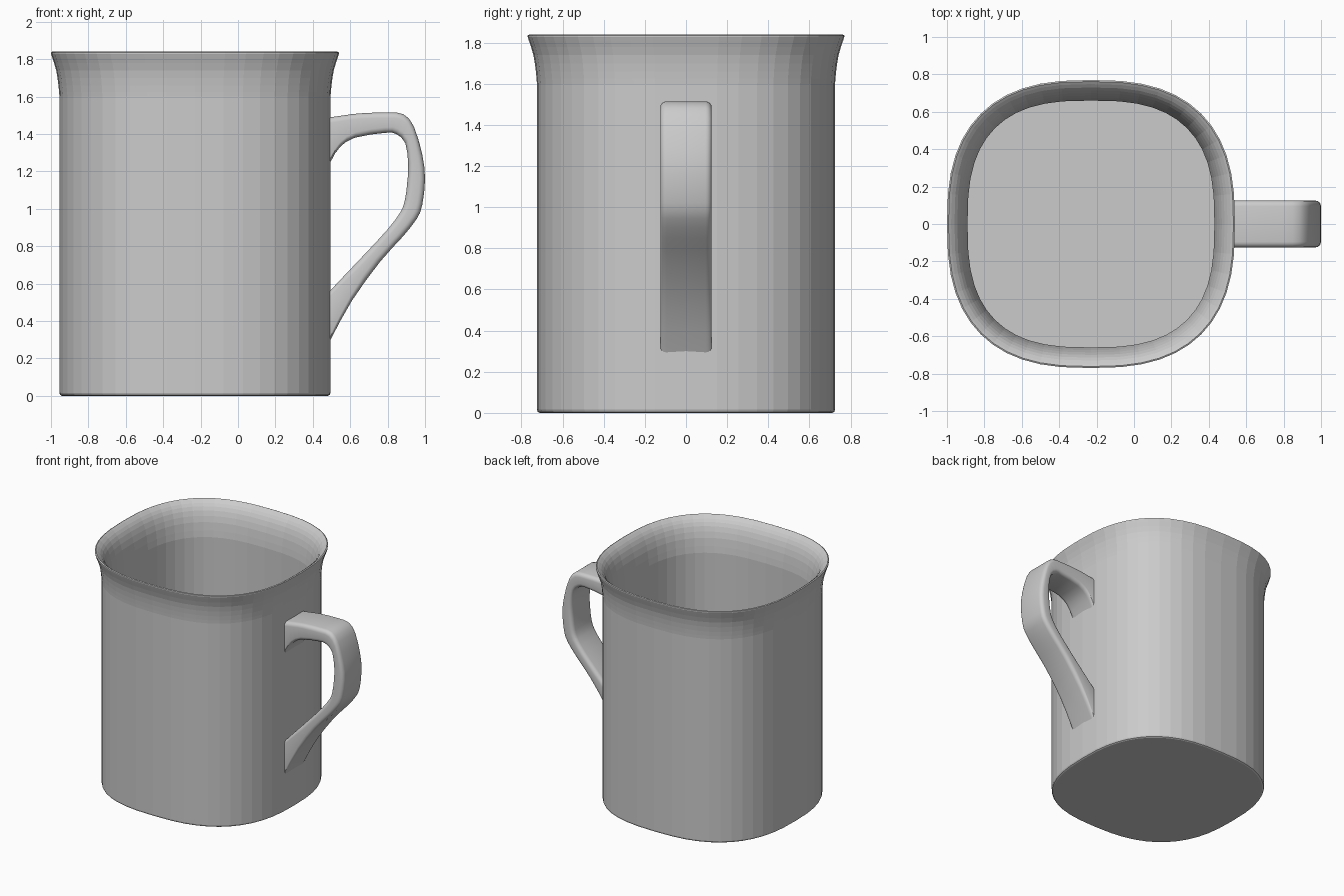
import bpy
import bmesh
import math
from mathutils import Vector

default = bpy.data.objects.get("Cube")
if default:
    bpy.data.objects.remove(default)

glaze = bpy.data.materials.new("grey glaze")
glaze.use_nodes = True
GREY = (0.6, 0.6, 0.6, 1)
glaze.diffuse_color = GREY
glaze.node_tree.nodes["Principled BSDF"].inputs["Base Color"].default_value = GREY


def loft(name, rings):
    """Skin a list of closed rings and cap both ends."""
    bm = bmesh.new()
    rows = [[bm.verts.new(p) for p in ring] for ring in rings]
    for a, b in zip(rows, rows[1:]):
        for i in range(len(a)):
            j = (i + 1) % len(a)
            bm.faces.new((a[i], a[j], b[j], b[i]))
    bm.faces.new(rows[0])
    bm.faces.new(rows[-1])
    bmesh.ops.recalc_face_normals(bm, faces=bm.faces)
    mesh = bpy.data.meshes.new(name)
    bm.to_mesh(mesh)
    bm.free()
    mesh.materials.append(glaze)
    obj = bpy.data.objects.new(name, mesh)
    bpy.context.collection.objects.link(obj)
    return obj


def smooth_path(points, steps):
    """Catmull-Rom interpolation through points of any dimension."""
    pts = [Vector(p) for p in points]
    pts = [pts[0]] + pts + [pts[-1]]
    out = []
    for a, b, c, d in zip(pts, pts[1:], pts[2:], pts[3:]):
        for k in range(steps):
            t = k / steps
            out.append(b + (c - a) * (t / 2) + (a * 2 - b * 5 + c * 4 - d) * (t * t / 2)
                       + (b * 3 - a - c * 3 + d) * (t ** 3 / 2))
    return out + [pts[-1]]


# Mug body: rounded-square rings following the outer and inner wall
CENTRE_X = -0.23
SEGMENTS = 48


def squircle(half, z, power):
    ring = []
    for i in range(SEGMENTS):
        a = math.tau * i / SEGMENTS
        c, s = math.cos(a), math.sin(a)
        x = math.copysign(abs(c) ** (2 / power), c)
        y = math.copysign(abs(s) ** (2 / power), s)
        ring.append((CENTRE_X + half * x, half * y, z))
    return ring


outer_flare = smooth_path([(0.725, 1.6), (0.73, 1.66), (0.742, 1.74), (0.764, 1.81), (0.77, 1.828)], 2)
inner_flare = smooth_path([(0.762, 1.84), (0.73, 1.815), (0.70, 1.77), (0.675, 1.69), (0.66, 1.58)], 2)
outer = [(0.712, 0), (0.721, 0.005), (0.725, 0.016)] + [tuple(p) for p in outer_flare] + [(0.77, 1.836)]
inner = [tuple(p) for p in inner_flare] + [(0.66, 0.07)]
rings = [squircle(h, z, 2.6) for h, z in outer]
rings += [squircle(h, z, 2.6 + min(0.15, (0.77 - h) * 1.4)) for h, z in inner]
loft("mug_body", rings)

# Handle: stations of (outer x, outer z, inner x, inner z)
stations = [
    (0.46, 1.485, 0.46, 1.18), (0.50, 1.49, 0.50, 1.26), (0.57, 1.50, 0.545, 1.33),
    (0.65, 1.51, 0.625, 1.38), (0.80, 1.515, 0.785, 1.406), (0.885, 1.505, 0.845, 1.40),
    (0.94, 1.44, 0.895, 1.35), (0.985, 1.29, 0.91, 1.235), (1.0, 1.16, 0.905, 1.14),
    (0.985, 1.02, 0.893, 1.05), (0.955, 0.945, 0.87, 0.984), (0.88, 0.85, 0.80, 0.89),
    (0.76, 0.717, 0.68, 0.76), (0.61, 0.51, 0.58, 0.655), (0.50, 0.31, 0.50, 0.57),
    (0.46, 0.23, 0.46, 0.53),
]
HALF_WIDTH, ROUND = 0.125, 0.03


def section(station):
    """Rounded rectangle spanning the outer and inner edge of the handle."""
    out, inn = Vector((station[0], 0, station[1])), Vector((station[2], 0, station[3]))
    mid, half = (out + inn) / 2, (out - inn) / 2
    r = min(ROUND / half.length, 0.7)
    ring = []
    for quarter, (sy, sv) in enumerate([(1, 1), (-1, 1), (-1, -1), (1, -1)]):
        for k in range(5):
            a = math.pi / 2 * (quarter + k / 4)
            y = sy * (HALF_WIDTH - ROUND) + ROUND * math.cos(a)
            v = sv * (1 - r) + r * math.sin(a)
            ring.append(mid + half * v + Vector((0, y, 0)))
    return ring


handle = loft("handle", [section(s) for s in smooth_path(stations, 2)])

bpy.ops.object.select_all(action="DESELECT")
handle.select_set(True)
bpy.context.view_layer.objects.active = handle
bpy.ops.object.shade_smooth_by_angle(angle=math.radians(30))
